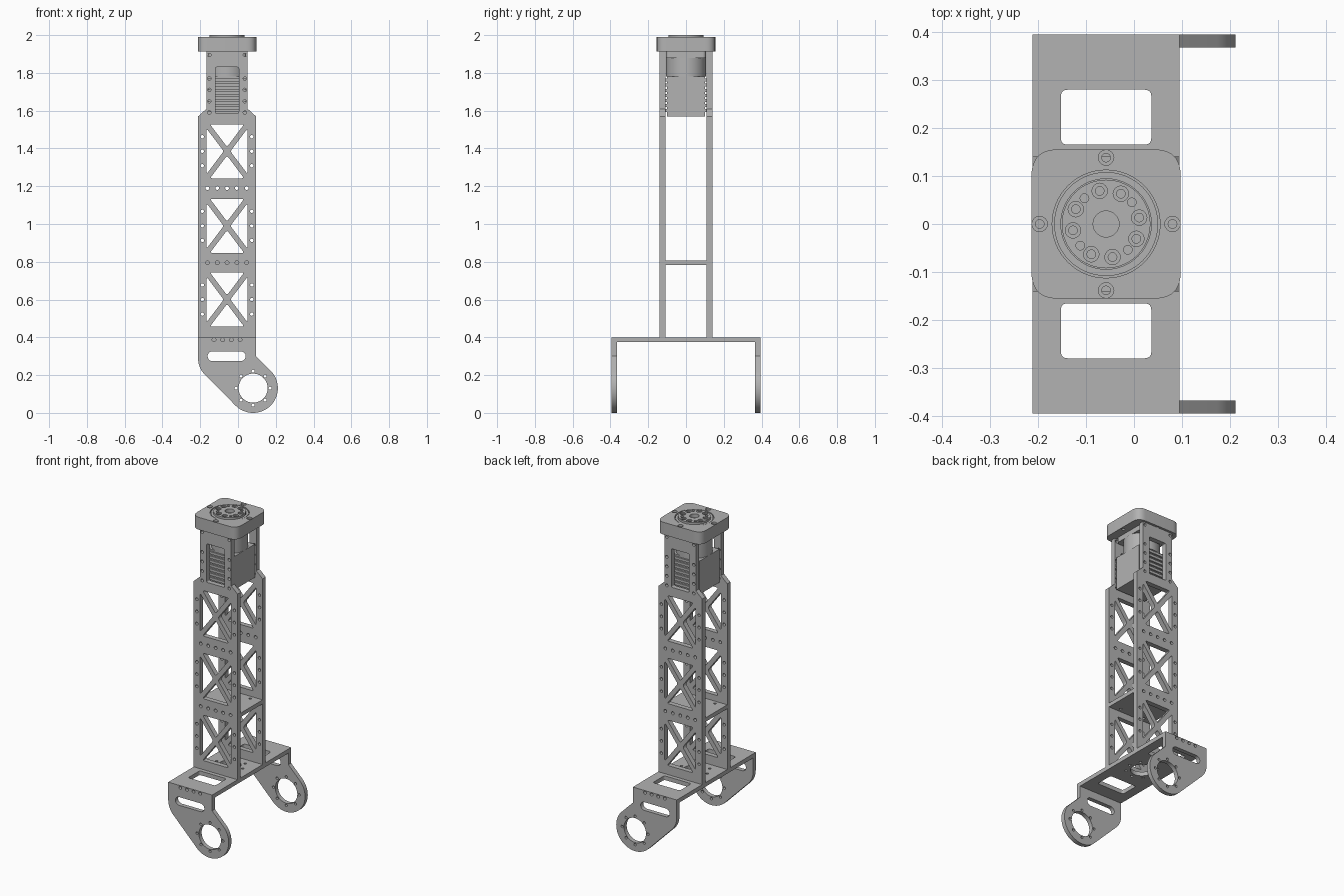
import bpy, bmesh
from math import sin, cos, pi, radians, hypot
from mathutils import Matrix, Vector

if "Cube" in bpy.data.objects:
    bpy.data.objects.remove(bpy.data.objects["Cube"])

grey = bpy.data.materials.new("machined_grey")
grey.use_nodes = True
COLOUR = (0.45, 0.45, 0.45, 1)
grey.diffuse_color = COLOUR
grey.node_tree.nodes["Principled BSDF"].inputs["Base Color"].default_value = COLOUR

CX = -0.058            # column axis
HALF = 0.153           # column half width
UPRIGHT = Matrix.Rotation(pi / 2, 4, 'X')


def arc(cx, cy, r, a0, a1, n):
    return [(cx + r * cos(a0 + (a1 - a0) * i / n), cy + r * sin(a0 + (a1 - a0) * i / n))
            for i in range(n + 1)]


def circle(cx, cy, r, n=16):
    return arc(cx, cy, r, 0, 2 * pi, n)[:-1]


def bolt_circle(cx, cy, ring, r, count, start=0):
    return [circle(cx + ring * cos(start + 2 * pi * i / count),
                   cy + ring * sin(start + 2 * pi * i / count), r) for i in range(count)]


def rounded(points, d, n=6):
    """Polygon with each corner replaced by a curve starting d from the corner."""
    out = []
    pts = [Vector(p) for p in points]
    for i, p in enumerate(pts):
        a = p + (pts[i - 1] - p).normalized() * d
        b = p + (pts[(i + 1) % len(pts)] - p).normalized() * d
        for k in range(n + 1):
            t = k / n
            q = a * (1 - t) ** 2 + p * 2 * t * (1 - t) + b * t * t
            out.append((q.x, q.y))
    return out


def rect(x0, x1, y0, y1):
    return [(x0, y0), (x1, y0), (x1, y1), (x0, y1)]


def finish(name, mesh):
    obj = bpy.data.objects.new(name, mesh)
    bpy.context.collection.objects.link(obj)
    mesh.materials.clear()
    mesh.materials.append(grey)
    bpy.ops.object.select_all(action='DESELECT')
    obj.select_set(True)
    bpy.context.view_layer.objects.active = obj
    bpy.ops.object.shade_smooth_by_angle(angle=radians(30))
    return obj


def plate(name, loops, low, high, upright=False):
    """Extrude an outline with holes along z, or along y when upright."""
    curve = bpy.data.curves.new(name, 'CURVE')
    curve.dimensions = '2D'
    curve.fill_mode = 'BOTH'
    curve.extrude = (high - low) / 2
    for loop in loops:
        s = curve.splines.new('POLY')
        s.points.add(len(loop) - 1)
        for pt, (x, y) in zip(s.points, loop):
            pt.co = (x, y, 0, 1)
        s.use_cyclic_u = True
    temp = bpy.data.objects.new(name + "_outline", curve)
    bpy.context.collection.objects.link(temp)
    bpy.context.view_layer.update()
    mesh = bpy.data.meshes.new_from_object(temp.evaluated_get(bpy.context.evaluated_depsgraph_get()))
    bpy.data.objects.remove(temp)
    mid = (low + high) / 2
    if upright:
        mesh.transform(Matrix.Translation((0, mid, 0)) @ UPRIGHT)
    else:
        mesh.transform(Matrix.Translation((0, 0, mid)))
    bm = bmesh.new()
    bm.from_mesh(mesh)
    bmesh.ops.remove_doubles(bm, verts=bm.verts, dist=1e-5)
    bmesh.ops.recalc_face_normals(bm, faces=bm.faces)
    bm.to_mesh(mesh)
    bm.free()
    mesh.name = name
    return finish(name, mesh)


def cross_window(x0, x1, z0, z1, t=0.014):
    """Four rounded triangles that leave an X brace."""
    w, h = x1 - x0, z1 - z0
    length = hypot(w, h)
    dx, dz = t * length / h, t * length / w
    cx, cz = (x0 + x1) / 2, (z0 + z1) / 2
    tris = [[(x0 + dx, z1), (x1 - dx, z1), (cx, cz + dz)],
            [(x0 + dx, z0), (x1 - dx, z0), (cx, cz - dz)],
            [(x0, z0 + dz), (x0, z1 - dz), (cx - dx, cz)],
            [(x1, z0 + dz), (x1, z1 - dz), (cx + dx, cz)]]
    return [rounded(tri, 0.012, 4) for tri in tris]


# Truss side plates of the column
neck = 0.109
truss = [[(CX - HALF, 0.4), (CX + HALF, 0.4), (CX + HALF, 1.57), (CX + neck, 1.61),
          (CX + neck, 1.915), (CX - neck, 1.915), (CX - neck, 1.61), (CX - HALF, 1.57)]]
for z in (0.6, 0.99, 1.385):
    truss += cross_window(CX - 0.108, CX + 0.108, z - 0.143, z + 0.143)
    truss += [circle(CX + s * 0.131, z + k * 0.077, 0.009) for s in (-1, 1) for k in (-1, 0, 1)]
for z in (0.795, 1.19):
    truss += [circle(CX + k * 0.052, z, 0.01) for k in range(-2, 3)]
for z in (1.59, 1.65, 1.71, 1.77, 1.895):
    truss += [circle(CX + s * 0.094, z, 0.009) for s in (-1, 1)]
truss.append(rounded(rect(CX - 0.062, CX + 0.062, 1.587, 1.83), 0.008))
for side, name in ((-1, "front_truss_plate"), (1, "back_truss_plate")):
    plate(name, truss, side * 0.125 - 0.0155, side * 0.125 + 0.0155, True)

# Fork legs with bearing holes
px, pz, pr = 0.08, 0.131, 0.131
corner = rounded([(CX - HALF, 0.4), (CX - HALF, 0.238), (-0.012, 0.04)], 0.05, 8)[9:18]
leg = [[(CX - HALF, 0.4)] + corner + arc(px, pz, pr, radians(225), radians(405), 36)
       + [(CX + HALF, 0.301), (CX + HALF, 0.4)],
       circle(px, pz, 0.077, 40),
       arc(-0.135, 0.3, 0.026, pi / 2, 3 * pi / 2, 10) + arc(0.015, 0.3, 0.026, -pi / 2, pi / 2, 10)]
leg += bolt_circle(px, pz, 0.09, 0.008, 8)
leg += [circle(CX + k * 0.046, 0.387, 0.01) for k in (-1.5, -0.5, 0.5, 1.5)]
for side, name in ((-1, "front_fork_leg"), (1, "back_fork_leg")):
    plate(name, leg, side * 0.38 - 0.0135, side * 0.38 + 0.0135, True)

# Fork bridge plate
bridge = [rect(CX - HALF, CX + HALF, -0.367, 0.367), circle(CX, 0, 0.065, 32)]
bridge += [rounded(rect(CX - 0.094, CX + 0.094, y - 0.057, y + 0.057), 0.014) for y in (-0.222, 0.222)]
bridge += bolt_circle(CX, 0, 0.09, 0.008, 8)
plate("fork_bridge", bridge, 0.374, 0.4)

# Column cross plate
plate("column_cross_plate",
      [rect(CX - HALF, CX + HALF, -0.11, 0.11)] + bolt_circle(CX, 0, 0.12, 0.008, 4, pi / 4),
      0.783, 0.808)

# Motor housing with cooling ribs
plate("motor_housing", [rect(CX - 0.105, CX + 0.105, -0.1, 0.1)], 1.57, 1.78)
for side, name in ((-1, "front"), (1, "back")):
    for i in range(7):
        z = 1.6 + i * 0.027
        plate(f"{name}_rib_{i + 1}", [rect(CX - 0.1, CX + 0.1, z - 0.008, z + 0.008)],
              side * 0.104 - 0.006, side * 0.104 + 0.006, True)
plate("motor_barrel", [circle(CX, 0, 0.105, 48)], 1.78, 1.88)
plate("motor_collar", [rounded(rect(CX - 0.1, CX + 0.1, -0.105, 0.105), 0.02)], 1.88, 1.915)

# Head flange with recessed ring and screw pockets
outline = rounded(rect(CX - 0.155, CX + 0.155, -0.155, 0.155), 0.055, 10)
plate("head_flange", [outline] + bolt_circle(CX, 0, 0.138, 0.009, 4), 1.912, 1.978)
plate("head_flange_rim", [outline, circle(CX, 0, 0.112, 64)] + bolt_circle(CX, 0, 0.138, 0.016, 4),
      1.978, 1.99)

# Output disc with three hole patterns
for name, big, low, high in (("output_disc", 0.009, 1.978, 1.995), ("output_disc_face", 0.016, 1.995, 2.0)):
    holes = [circle(CX, 0, 0.027, 32)]
    for start, r in ((11, big), (64, big), (40, 0.009)):
        holes += bolt_circle(CX, 0, 0.07, r, 4, radians(start))
    plate(name, [circle(CX, 0, 0.092, 64)] + holes, low, high)
plate("output_ring", [circle(CX, 0, 0.108, 64), circle(CX, 0, 0.094, 64)], 1.978, 1.988)
